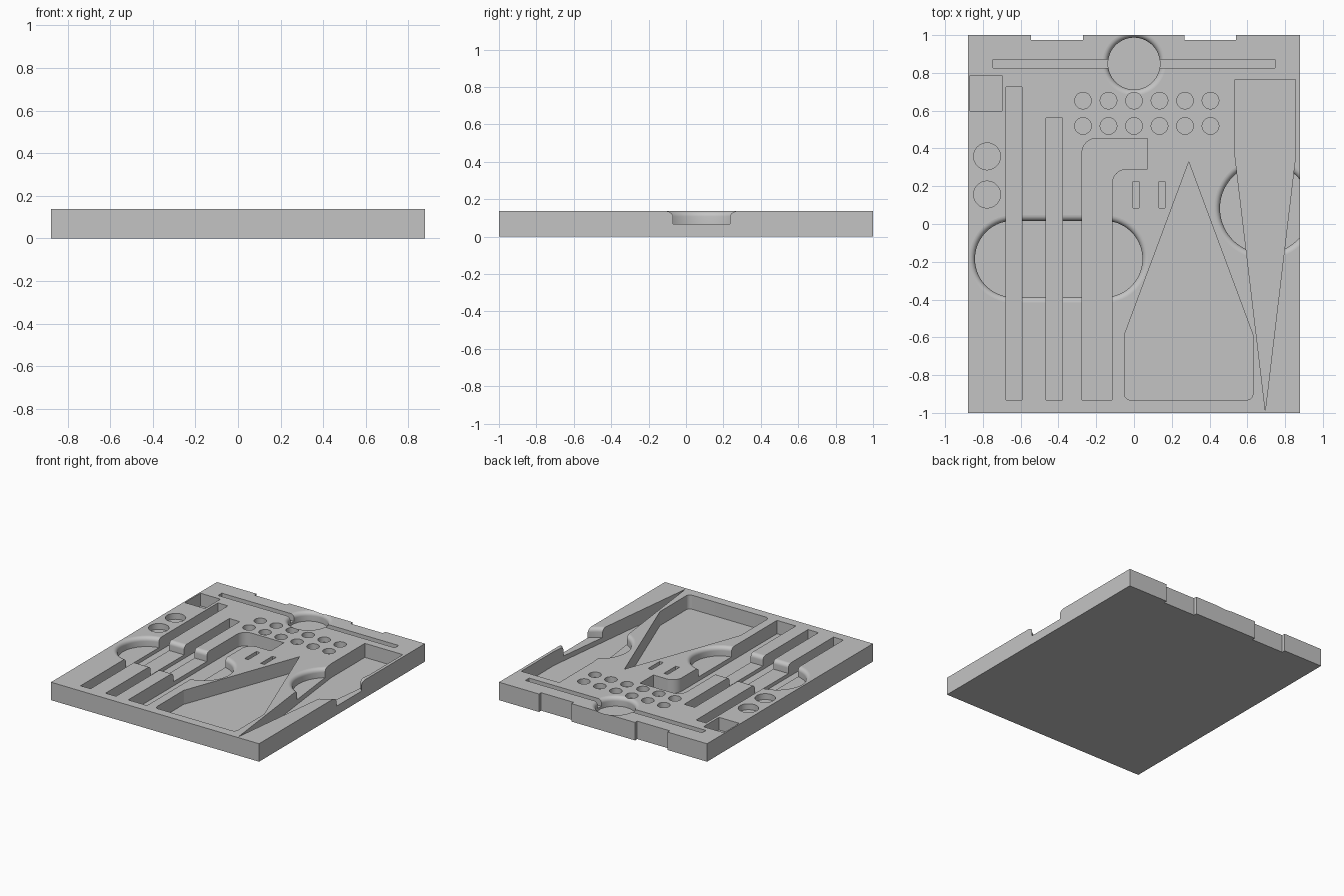
import bpy, bmesh, math
from mathutils import Vector

W, D, TOP = 0.878, 1.0, 0.137
LIP = 0.03            # rounded lip on the finger hollows

old = bpy.data.objects.get("Cube")
if old:
    bpy.data.objects.remove(old)

grey = bpy.data.materials.new("matte grey")
grey.use_nodes = True
colour = (0.55, 0.55, 0.55, 1)
grey.diffuse_color = colour
grey.node_tree.nodes["Principled BSDF"].inputs["Base Color"].default_value = colour


def loft(name, rings):
    """Closed solid through stacked (outline, z) rings."""
    bm = bmesh.new()
    loops = [[bm.verts.new((x, y, z)) for x, y in pts] for pts, z in rings]
    n = len(loops[0])
    bm.faces.new(loops[0])
    bm.faces.new(loops[-1])
    for low, high in zip(loops, loops[1:]):
        for i in range(n):
            j = (i + 1) % n
            bm.faces.new((low[i], low[j], high[j], high[i]))
    bmesh.ops.recalc_face_normals(bm, faces=bm.faces)
    mesh = bpy.data.meshes.new(name)
    bm.to_mesh(mesh)
    bm.free()
    mesh.materials.append(grey)
    ob = bpy.data.objects.new(name, mesh)
    bpy.context.collection.objects.link(ob)
    return ob


def rounded(corners, steps=8):
    """Polygon outline from (x, y, radius) corners."""
    out = []
    for i, (x, y, r) in enumerate(corners):
        p = Vector((x, y))
        if r == 0:
            out.append(p)
            continue
        a = (Vector(corners[i - 1][:2]) - p).normalized()
        b = (Vector(corners[(i + 1) % len(corners)][:2]) - p).normalized()
        half = a.angle(b) / 2
        centre = p + (a + b).normalized() * r / math.sin(half)
        start = p + a * r / math.tan(half) - centre
        end = p + b * r / math.tan(half) - centre
        for k in range(steps + 1):
            spoke = start.lerp(end, k / steps).normalized()
            out.append(centre + spoke * r)
    return out


def stadium(x1, x2, y, r, steps=32):
    """Round-ended outline; a circle when x1 equals x2."""
    pts = []
    for k in range(2 * steps):
        a = math.pi * (k + 0.5) / steps - math.pi / 2
        pts.append(((x2 if k < steps else x1) + r * math.cos(a), y + r * math.sin(a)))
    return pts


tray = loft("tray", [(rounded([(-W, -D, 0), (W, -D, 0), (W, D, 0), (-W, D, 0)]), z)
                     for z in (0, TOP)])
cutters = []


def pocket(pts, floor):
    cutters.append(loft("pocket_cutter", [(pts, floor), (pts, TOP + 0.1)]))


def box(x1, x2, y1, y2, floor):
    pocket([(x1, y1), (x2, y1), (x2, y2), (x1, y2)], floor)


def hollow(x1, x2, y, r, floor):
    """Round-ended hollow with a rounded top lip."""
    rings = [(stadium(x1, x2, y, r), floor)]
    for k in range(9):
        t = math.pi / 2 * k / 8
        rings.append((stadium(x1, x2, y, r + LIP * (1 - math.cos(t))),
                      TOP - LIP + LIP * math.sin(t)))
    rings.append((stadium(x1, x2, y, r + LIP), TOP + 0.1))
    cutters.append(loft("hollow_cutter", rings))


# finger hollows
hollow(-0.64, -0.157, -0.185, 0.202, 0.067)
hollow(0.694, 0.694, 0.083, 0.239, 0.067)
hollow(0, 0, 0.849, 0.1375, 0.067)

# rear notches, cut right through
for x in (-0.407, 0.404):
    box(x - 0.137, x + 0.137, 0.974, 1.1, -0.1)

# straight tool slots
box(-0.746, 0.746, 0.825, 0.871, 0.085)
box(-0.677, -0.593, -0.931, 0.725, 0.04)
box(-0.466, -0.378, -0.931, 0.561, 0.04)
box(-0.867, -0.698, 0.598, 0.785, 0.04)
for x in (-0.004, 0.132):
    box(x, x + 0.031, 0.085, 0.226, 0.085)

# bent tool slot
pocket(rounded([(-0.275, -0.931, 0), (-0.116, -0.931, 0), (-0.116, 0.291, 0.075),
                (0.071, 0.291, 0), (0.071, 0.453, 0), (-0.275, 0.453, 0.075)]), 0.035)

# house-shaped pocket and long pointed pocket
pocket(rounded([(-0.05, -0.931, 0.03), (0.629, -0.931, 0.03), (0.629, -0.585, 0.03),
                (0.29, 0.328, 0), (-0.05, -0.585, 0.03)]), 0.03)
pocket(rounded([(0.695, -0.985, 0), (0.855, 0.36, 0.2), (0.855, 0.765, 0),
                (0.535, 0.765, 0), (0.535, 0.36, 0.2)]), 0.03)

# round pockets
for y in (0.156, 0.358):
    pocket(stadium(-0.778, -0.778, y, 0.071, 24), 0.092)
for i in range(6):
    for y in (0.519, 0.653):
        x = -0.27 + 0.135 * i
        pocket(stadium(x, x, y, 0.044, 16), 0.097)

# carve the tray
bpy.context.view_layer.objects.active = tray
for cutter in cutters:
    cutter.hide_render = True
    mod = tray.modifiers.new("carve", "BOOLEAN")
    mod.operation = "DIFFERENCE"
    mod.solver = "EXACT"
    mod.object = cutter
    bpy.ops.object.modifier_apply(modifier=mod.name)
    bpy.data.objects.remove(cutter)

# smooth curved walls and lips, flat level faces
bpy.ops.object.select_all(action="DESELECT")
tray.select_set(True)
bpy.ops.object.shade_smooth_by_angle(angle=math.radians(30))
for face in tray.data.polygons:
    if abs(face.normal.z) > 0.999:
        face.use_smooth = False
